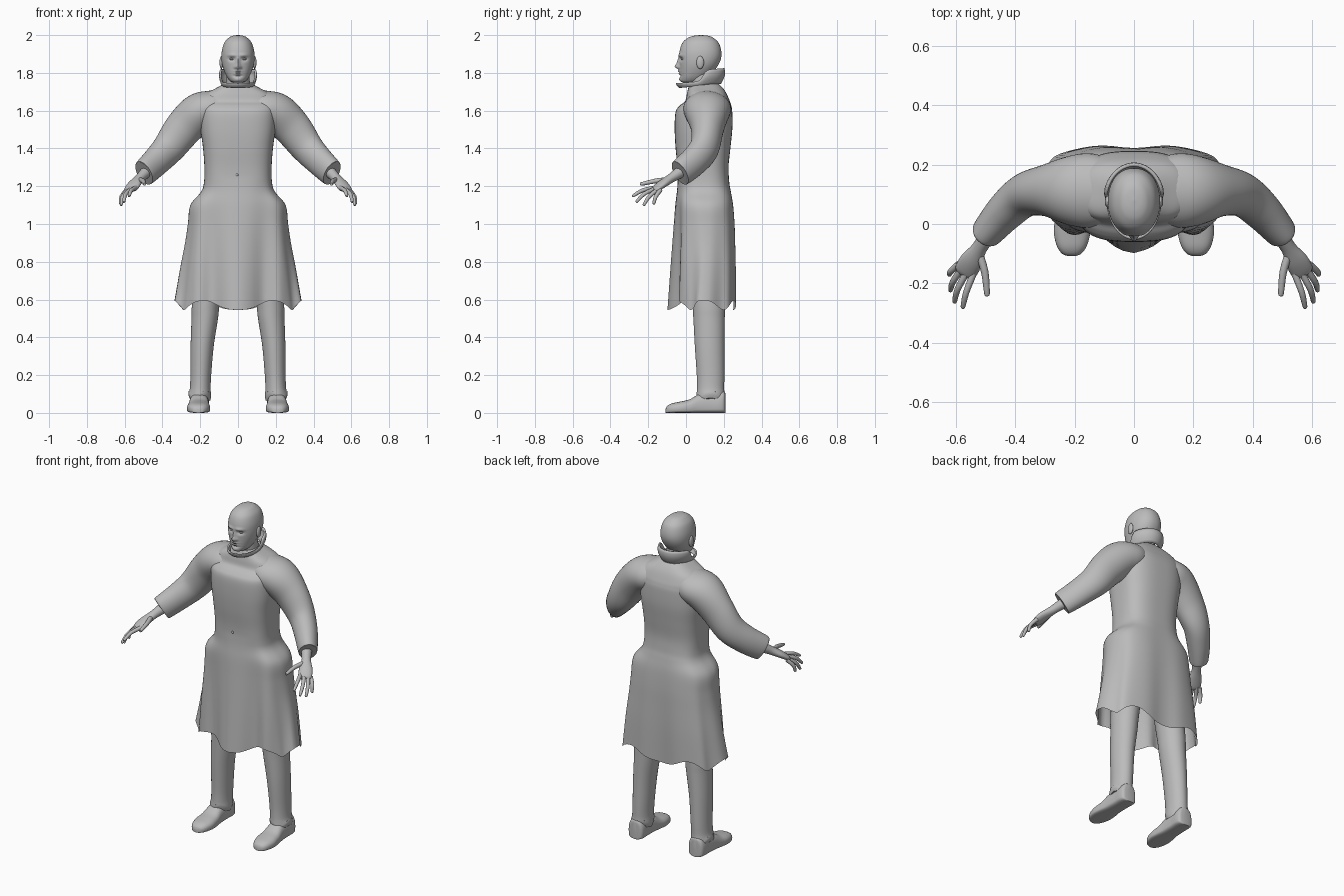
import bpy, bmesh, math
from mathutils import Vector

if "Cube" in bpy.data.objects:
    bpy.data.objects.remove(bpy.data.objects["Cube"])

grey = bpy.data.materials.new("plain_grey")
grey.use_nodes = True
grey.diffuse_color = (0.5, 0.5, 0.5, 1)
grey.node_tree.nodes["Principled BSDF"].inputs["Base Color"].default_value = (0.5, 0.5, 0.5, 1)
TAU = 2 * math.pi


def spline(keys, steps):
    """Smooth curve through tuples of any length."""
    out = []
    for i in range(len(keys) - 1):
        a, b, c, d = (keys[min(max(j, 0), len(keys) - 1)] for j in range(i - 1, i + 3))
        for k in range(steps):
            t = k / steps
            out.append([0.5 * (2*q + (r-p)*t + (2*p - 5*q + 4*r - s)*t*t + (3*q - p - 3*r + s)*t**3)
                        for p, q, r, s in zip(a, b, c, d)])
    return out + [list(keys[-1])]


def power(v, p):
    return math.copysign(abs(v) ** p, v)


def bump(u, v, su, sv):
    return math.exp(-(u / su) ** 2 - (v / sv) ** 2)


def finish(name, bm, angle=50):
    bmesh.ops.recalc_face_normals(bm, faces=bm.faces)
    mesh = bpy.data.meshes.new(name)
    bm.to_mesh(mesh)
    bm.free()
    obj = bpy.data.objects.new(name, mesh)
    bpy.context.collection.objects.link(obj)
    mesh.materials.append(grey)
    bpy.ops.object.select_all(action="DESELECT")
    obj.select_set(True)
    bpy.context.view_layer.objects.active = obj
    bpy.ops.object.shade_smooth_by_angle(angle=math.radians(angle))
    return obj


def loft(name, rings, start=True, end=True, angle=50):
    """Skin a list of rings, with optional end caps."""
    bm = bmesh.new()
    rows = [[bm.verts.new(p) for p in ring] for ring in rings]
    n = len(rows[0])
    for a, b in zip(rows, rows[1:]):
        for i in range(n):
            bm.faces.new((a[i], a[(i+1) % n], b[(i+1) % n], b[i]))
    if start:
        bm.faces.new(rows[0])
    if end:
        bm.faces.new(rows[-1])
    return finish(name, bm, angle)


def tube(name, keys, side, n=20, steps=5, start=True, end=True):
    """Elliptical tube; keys are x, y, z, level radius, upright radius."""
    pts = spline(keys, steps)
    rings = []
    for i, (x, y, z, rh, rv) in enumerate(pts):
        t = Vector(pts[min(i+1, len(pts)-1)][:3]) - Vector(pts[max(i-1, 0)][:3])
        across = t.cross(Vector((0, 0, 1))).normalized()
        up = across.cross(t).normalized()
        ring = [Vector((x, y, z)) + across*rh*math.cos(TAU*k/n) + up*rv*math.sin(TAU*k/n)
                for k in range(n)]
        rings.append([(side*p.x, p.y, p.z) for p in ring])
    return loft(name, rings, start, end)


def ball(name, place, size):
    bm = bmesh.new()
    bmesh.ops.create_uvsphere(bm, u_segments=20, v_segments=12, radius=1)
    for v in bm.verts:
        v.co = Vector(place) + Vector(c * s for c, s in zip(v.co, size))
    return finish(name, bm)


# Coat body and skirt: height, half width, front, back
coat = [(1.745, .07, .02, .17), (1.72, .115, .012, .195), (1.69, .17, .005, .215),
        (1.65, .2, -.005, .232), (1.625, .203, -.035, .24), (1.59, .203, -.056, .245),
        (1.5, .198, -.06, .245), (1.4, .185, -.055, .235), (1.3, .178, -.045, .225),
        (1.22, .18, -.042, .23), (1.17, .195, -.042, .24), (1.1, .25, -.045, .253),
        (1.0, .262, -.045, .262), (.9, .275, -.045, .266), (.75, .3, -.045, .27),
        (.57, .325, -.045, .27)]
rings = []
for z, hw, yf, yb in spline(coat, 5):
    drop = min(max((1.25 - z) / .68, 0), 1)
    mid = (yf + yb) / 2 - .02 * drop
    ring = []
    for k in range(96):
        a = TAU * k / 96
        c, s = math.cos(a), math.sin(a)
        p = .72 if s > 0 else .68 + .12 * drop
        x = hw * power(c, p)
        y = mid + (yb - mid if s > 0 else mid - yf) * power(s, p)
        # Hanging folds and the lapped front opening
        fold = 1 + .035 * drop * math.cos(8 * a)
        x *= fold
        if s < 0:
            y -= .065 * drop * bump(x, 0, .06, 1) - .012 * drop * math.cos(45 * x)
            y += .005 * drop * (x > 0) * bump(x, 0, .05, 1)
        else:
            y -= .02 * drop * bump(x, 0, .08, 1)
        ring.append((x, y, z + .025 * drop ** 4 * math.cos(6 * a)))
    rings.append(ring)
loft("coat_body", rings, end=False)
ball("coat_button", (-.005, -.046, 1.26), (.007, .005, .007))

# Upright collar, tall behind and low in front
rings = []
for row in range(7):
    t = row / 6
    ring = []
    for k in range(64):
        a = TAU * k / 64
        c, s = math.cos(a), math.sin(a)
        tall = 1 / (1 + math.exp(-(s - .12) * 14))
        base = 1.742 - .022 * (1 - s) / 2
        top = 1.745 + .02 * (s + 1) / 2 + .06 * tall
        flare = .084 + .022 * math.sin(t * 2.2) * (.35 + .65 * tall)
        ring.append((flare * c, .075 + (flare + .026) * s - .012 * t * (s < 0) * -s,
                     base + (top - base) * t))
    rings.append(ring)
collar = loft("coat_collar", rings, False, False)
solid = collar.modifiers.new("cloth", "SOLIDIFY")
solid.thickness = .01

# Neck
tube("neck", [(0, .1, 1.68, .07, .07), (0, .085, 1.76, .062, .065), (0, .08, 1.84, .06, .065)], 1)

# Head with modelled face: height, half width, front, back
head = [(2.0, .004, .076, .084), (1.996, .03, .04, .12), (1.985, .05, .01, .145),
        (1.96, .072, -.018, .172), (1.92, .085, -.033, .186), (1.88, .088, -.036, .186),
        (1.84, .083, -.034, .17), (1.8, .069, -.032, .14), (1.77, .053, -.03, .11),
        (1.752, .034, -.022, .08), (1.748, .006, .015, .03)]
rings = []
for z, hw, yf, yb in spline(head, 8):
    ring = []
    for k in range(96):
        a = TAU * k / 96
        x = hw * power(math.cos(a), .92)
        y = (yf + yb) / 2 + (yb - yf) / 2 * power(math.sin(a), .92)
        if math.sin(a) < 0:
            ax = abs(x)
            y -= .022 * bump(x, z - 1.833, .013, .014) + .012 * bump(x, z - 1.857, .009, .022)
            y -= .006 * bump(ax - .014, z - 1.829, .008, .008)
            y -= .007 * bump(ax - .03, z - 1.893, .024, .009)
            y += .011 * bump(ax - .032, z - 1.873, .018, .011)
            y -= .009 * bump(x, z - 1.808, .02, .006) + .008 * bump(x, z - 1.795, .018, .006)
            y += .004 * bump(x, z - 1.802, .024, .003) + .005 * bump(x, z - 1.784, .025, .006)
            y -= .007 * bump(x, z - 1.765, .024, .012)
        ring.append((x, y, z))
    rings.append(ring)
loft("head", rings)

fingers = {"index": [(.54, -.165, 1.192), (.565, -.23, 1.178), (.576, -.278, 1.15)],
           "middle": [(.562, -.16, 1.188), (.594, -.22, 1.16), (.604, -.26, 1.12)],
           "ring": [(.58, -.15, 1.182), (.61, -.195, 1.145), (.618, -.222, 1.103)],
           "little": [(.59, -.135, 1.18), (.617, -.16, 1.145), (.622, -.17, 1.11)],
           "thumb": [(.525, -.09, 1.235), (.503, -.16, 1.228), (.495, -.235, 1.212)]}
foot = [(-.108, .012, .02), (-.1, .032, .036), (-.075, .05, .05), (-.03, .061, .06),
        (.02, .058, .072), (.07, .052, .1), (.13, .05, .11), (.18, .051, .115),
        (.203, .042, .113), (.209, .015, .1)]

for side, label in ((1, "left"), (-1, "right")):
    # Facial parts
    ball(label + "_eye", (side * .032, -.014, 1.873), (.013, .012, .0065))
    ball(label + "_ear", (side * .088, .075, 1.855), (.01, .02, .034))

    # Sleeve with turned-in open cuff
    tube(label + "_sleeve",
         [(.06, .11, 1.625, .1, .085), (.14, .112, 1.612, .125, .095), (.21, .113, 1.585, .118, .105),
          (.29, .113, 1.505, .088, .1), (.365, .098, 1.405, .074, .088), (.43, .045, 1.335, .066, .08),
          (.492, -.025, 1.275, .054, .074), (.491, -.024, 1.276, .047, .066),
          (.46, .01, 1.305, .045, .06)], side, 36, 6)

    # Forearm, palm and fingers
    tube(label + "_hand",
         [(.45, .02, 1.31, .036, .036), (.49, -.035, 1.272, .03, .03), (.52, -.08, 1.242, .026, .024),
          (.548, -.125, 1.212, .038, .021), (.567, -.16, 1.186, .038, .016),
          (.574, -.172, 1.178, .028, .009)], side)
    for finger, path in fingers.items():
        r = .0125 if finger == "thumb" else .0105
        keys = [(*p, r * f, r * f) for p, f in zip(path, (1.1, 1, .75))]
        tip = Vector(path[2]) + (Vector(path[2]) - Vector(path[1])).normalized() * .006
        tube(f"{label}_{finger}_finger", keys + [(*tip, r * .25, r * .25)], side, 12, 4)

    # Trouser leg: height, centre x, half width, centre y, half depth
    leg = [(.95, .125, .085, .11, .1), (.6, .168, .074, .12, .087), (.5, .176, .07, .122, .083),
           (.35, .19, .061, .125, .078), (.2, .197, .055, .13, .073), (.13, .2, .055, .13, .072),
           (.095, .203, .06, .13, .074), (.07, .203, .055, .13, .068)]
    rings = [[(side * (cx + hw * math.cos(TAU*k/36)), cy + hd * math.sin(TAU*k/36),
               z + (.01 * math.cos(TAU*k/12) if z < .11 else 0)) for k in range(36)]
             for z, cx, hw, cy, hd in spline(leg, 5)]
    loft(label + "_trouser_leg", rings)

    # Flat-soled shoe
    rings = []
    for y, hw, h in spline(foot, 5):
        cx = .207 - .02 * (y - .05)
        ring = []
        for k in range(32):
            c, s = math.cos(TAU * k / 32), math.sin(TAU * k / 32)
            z = h * .4 + (h * .6 * power(s, .85) if s > 0 else h * .4 * power(s, .35))
            ring.append((side * (cx + hw * power(c, .75)), y, z))
        rings.append(ring)
    loft(label + "_shoe", rings, angle=40)
